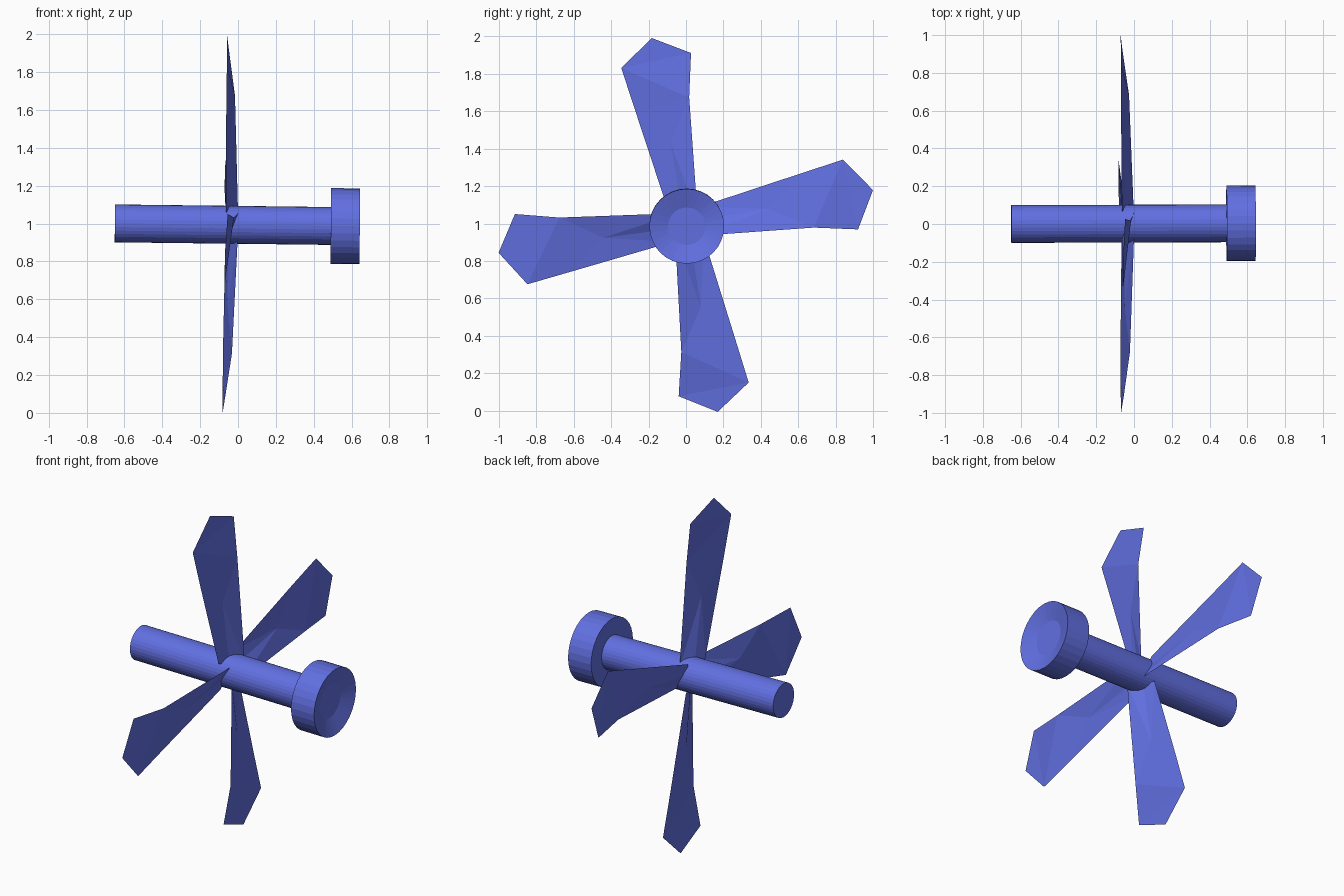
import bpy
from math import radians, cos, sin, tau
from mathutils import Matrix, Euler

if "Cube" in bpy.data.objects:
    bpy.data.objects.remove(bpy.data.objects["Cube"])

# The whole rotor leans very slightly
POSE = Matrix.Translation((0, 0.002, 0.993)) @ Euler((0, 0.012, 0.003)).to_matrix().to_4x4()

mat = bpy.data.materials.new("blue")
mat.diffuse_color = (0.12, 0.16, 0.75, 1)
mat.use_nodes = True
mat.node_tree.nodes["Principled BSDF"].inputs["Base Color"].default_value = mat.diffuse_color


def add_object(name, verts, faces, matrix=Matrix()):
    mesh = bpy.data.meshes.new(name)
    mesh.from_pydata(verts, [], faces)
    mesh.materials.append(mat)
    mesh.transform(POSE @ matrix)
    mesh.update()
    obj = bpy.data.objects.new(name, mesh)
    bpy.context.collection.objects.link(obj)
    return obj


def lathe_x(name, profile, n=32):
    """Spin (x, radius) rings round the x axis and close both ends."""
    verts = [(x, r * cos(tau * i / n), r * sin(tau * i / n))
             for x, r in profile for i in range(n)]
    faces = []
    for k in range(len(profile) - 1):
        for i in range(n):
            j = (i + 1) % n
            faces.append((k * n + i, (k + 1) * n + i, (k + 1) * n + j, k * n + j))
    last = (len(profile) - 1) * n
    faces.append(tuple(range(n)))
    faces.append(tuple(reversed(range(last, last + n))))
    obj = add_object(name, verts, [tuple(reversed(f)) for f in faces])
    return obj


# Shaft and the dished end cap
lathe_x("shaft", [(-0.65, 0.1), (0.5, 0.1)])
lathe_x("end_cap", [(0.49, 0.2), (0.643, 0.2), (0.61, 0.1)])

# Blade: a thin twisted sheet with a crease point in the middle
blade_verts = [
    (-0.065, -0.095, 0.07), (-0.045, -0.02, 0.05), (0.0, 0.06, 0.05),   # root
    (-0.070, -0.27, 0.60), (-0.070, -0.348, 0.838),                     # leading edge
    (-0.070, -0.185, 0.998), (-0.058, 0.025, 0.918),                    # tip
    (-0.024, 0.015, 0.68), (-0.050, -0.085, 0.44),                      # trailing edge, crease
]
blade_faces = [(0, 1, 8), (0, 8, 3), (1, 2, 8), (2, 7, 8),
               (8, 7, 3), (3, 7, 4), (4, 7, 6), (4, 6, 5)]
for name, angle in (("top", 0), ("left", 88), ("bottom", 179), ("right", 270)):
    add_object(name + "_blade", blade_verts, blade_faces,
               Matrix.Rotation(radians(angle), 4, 'X'))
